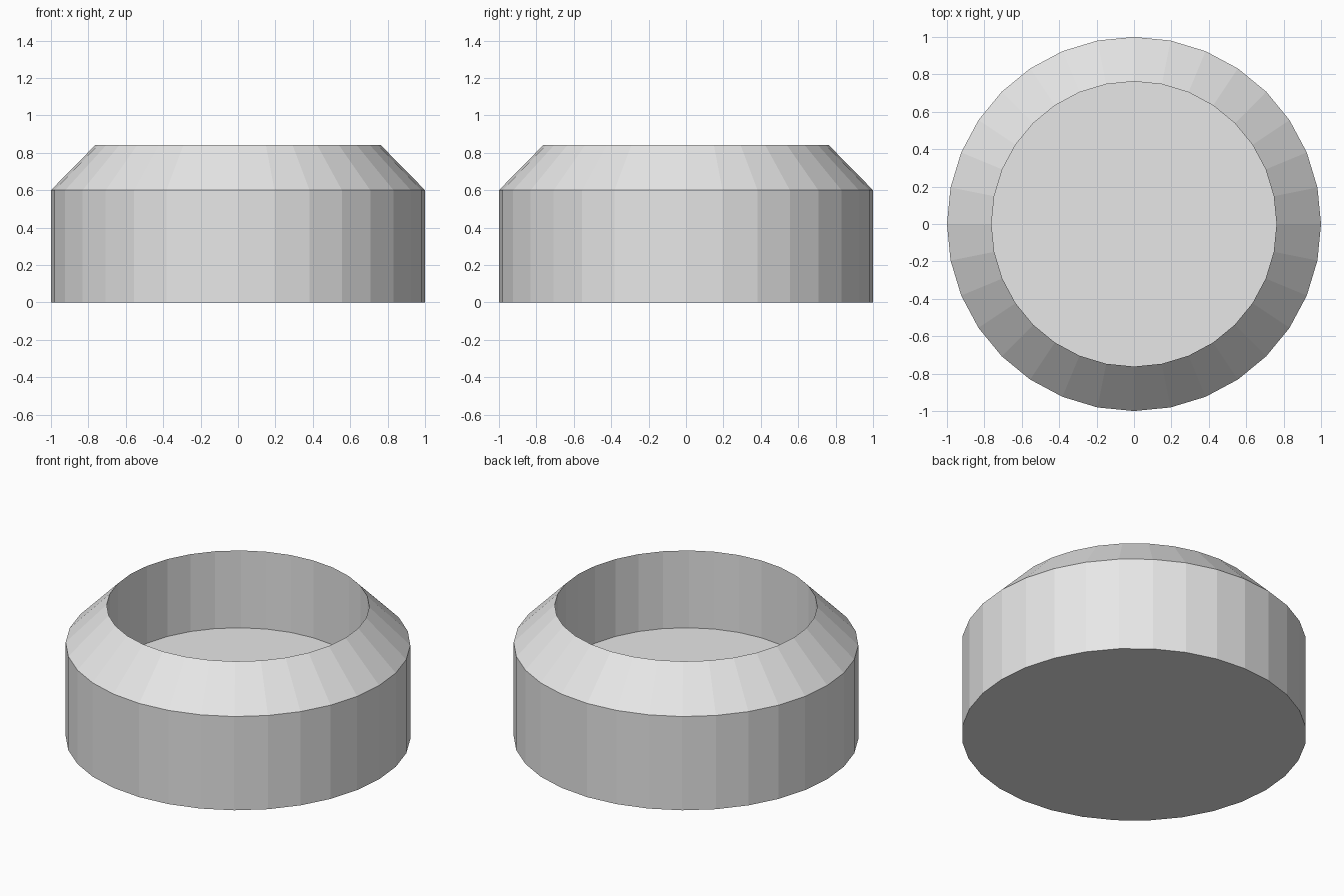
import bpy, bmesh, math

if "Cube" in bpy.data.objects:
    bpy.data.objects.remove(bpy.data.objects["Cube"])

SIDES = 32

grey = bpy.data.materials.new("light grey")
grey.diffuse_color = (0.8, 0.8, 0.8, 1)
grey.use_nodes = True
grey.node_tree.nodes["Principled BSDF"].inputs["Base Color"].default_value = grey.diffuse_color

# Profile (radius, height): outer base, shoulder, rim, recessed floor
profile = [(1.0, 0.0), (1.0, 0.6), (0.762, 0.842), (0.762, 0.347)]

bm = bmesh.new()
rings = []
for r, z in profile:
    rings.append([bm.verts.new((r * math.cos(2 * math.pi * i / SIDES),
                                r * math.sin(2 * math.pi * i / SIDES), z))
                  for i in range(SIDES)])

# Flat side walls between neighbouring rings
for low, high in zip(rings, rings[1:]):
    for i in range(SIDES):
        j = (i + 1) % SIDES
        bm.faces.new((low[i], low[j], high[j], high[i]))

# Underside and floor of the recess
bm.faces.new(rings[0][::-1])
bm.faces.new(rings[-1])
bmesh.ops.recalc_face_normals(bm, faces=bm.faces)

mesh = bpy.data.meshes.new("round_cup")
bm.to_mesh(mesh)
bm.free()
mesh.materials.append(grey)
cup = bpy.data.objects.new("round_cup", mesh)
bpy.context.collection.objects.link(cup)
